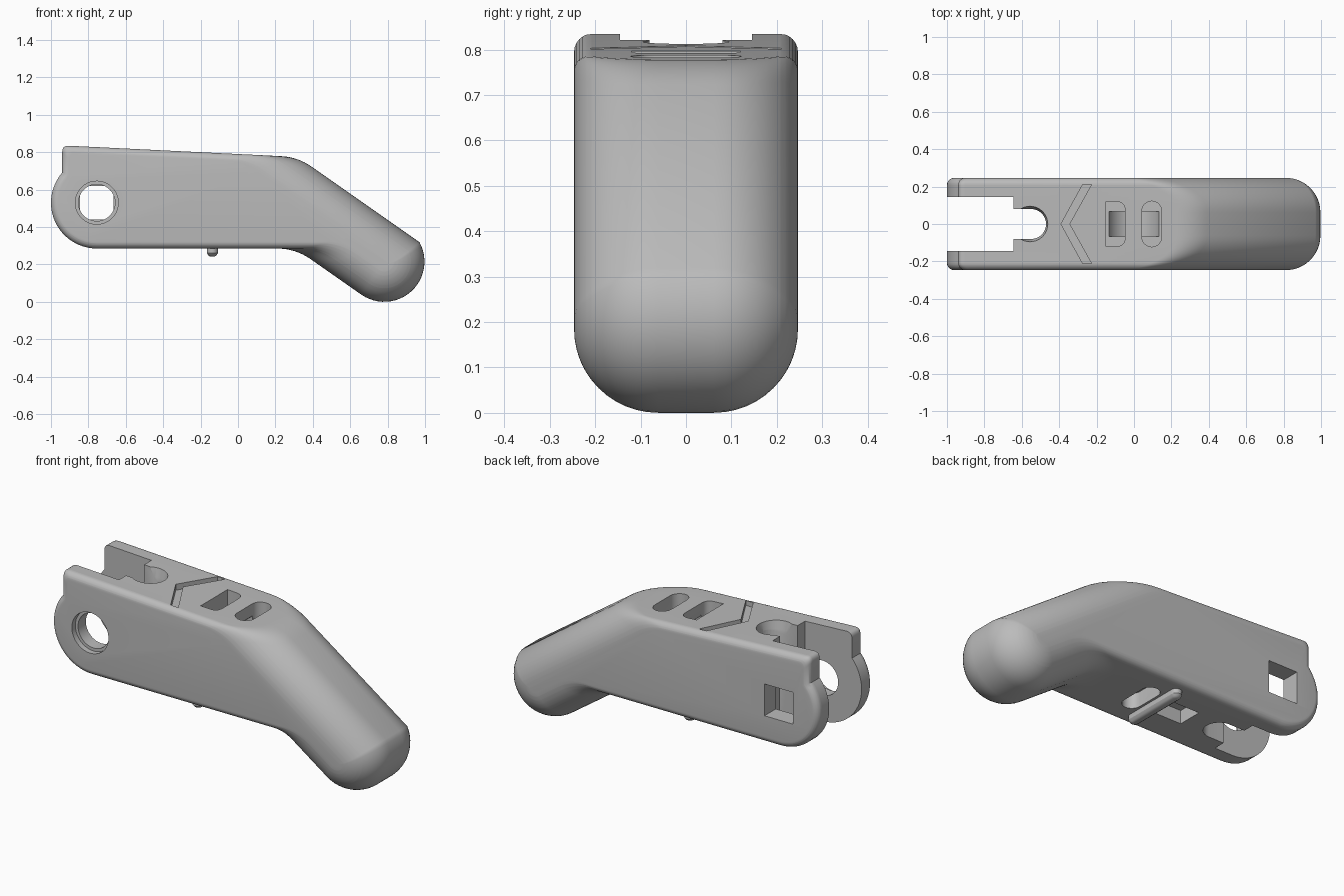
import bpy, bmesh
from math import sin, cos, pi, sqrt, asin, radians
from mathutils import Vector

cube = bpy.data.objects.get("Cube")
if cube:
    bpy.data.objects.remove(cube, do_unlink=True)

grey = bpy.data.materials.new("plain_grey")
grey.use_nodes = True
grey.diffuse_color = (0.5, 0.5, 0.5, 1)
grey.node_tree.nodes["Principled BSDF"].inputs["Base Color"].default_value = (0.5, 0.5, 0.5, 1)


def make_object(name, bm):
    bmesh.ops.recalc_face_normals(bm, faces=bm.faces)
    mesh = bpy.data.meshes.new(name)
    bm.to_mesh(mesh)
    bm.free()
    mesh.materials.append(grey)
    obj = bpy.data.objects.new(name, mesh)
    bpy.context.collection.objects.link(obj)
    return obj


def loft(name, rings):
    """Skin a list of equal-length point rings and cap both ends."""
    bm = bmesh.new()
    rows = [[bm.verts.new(p) for p in ring] for ring in rings]
    n = len(rows[0])
    for a, b in zip(rows, rows[1:]):
        for i in range(n):
            bm.faces.new((a[i], a[(i + 1) % n], b[(i + 1) % n], b[i]))
    bm.faces.new(rows[0])
    bm.faces.new(rows[-1])
    return make_object(name, bm)


def prism(name, pts, lo, hi, axis="z"):
    if axis == "z":
        return loft(name, [[(x, y, h) for x, y in pts] for h in (lo, hi)])
    return loft(name, [[(x, h, z) for x, z in pts] for h in (lo, hi)])


def arc(cx, cz, r, a0, a1, n=16):
    return [(cx + r * cos(a0 + (a1 - a0) * i / n), cz + r * sin(a0 + (a1 - a0) * i / n))
            for i in range(n + 1)]


def rect(x0, x1, y0, y1):
    return [(x0, y0), (x1, y0), (x1, y1), (x0, y1)]


def stadium(cx, half_x, half_y):
    k = half_y - half_x
    return arc(cx, k, half_x, 0, pi) + arc(cx, -k, half_x, pi, 2 * pi)


def fillet(prev, corner, nxt, t, n=8):
    """Rounded corner starting a distance t along each adjoining edge."""
    p, c, q = Vector(prev), Vector(corner), Vector(nxt)
    a, b = c + (p - c).normalized() * t, c + (q - c).normalized() * t
    return [tuple(a * (1 - u) ** 2 + c * 2 * u * (1 - u) + b * u * u)
            for u in (i / n for i in range(n + 1))]


# Handle: side outline, inset across the width by a small body round and a large arm round
W, BODY_R, ARM_R = 0.2465, 0.038, 0.185
NX, NZ = sin(radians(35)), cos(radians(35))
EX, EZ, ER = 0.782, 0.215, 0.215          # rounded arm end
PX, PZ, PR = -0.755, 0.53, 0.245          # pivot lobe
ALONG = EX * NX + EZ * NZ


def inset(y, r):
    u = max(0, abs(y) - (W - r))
    return r - sqrt(max(0, r * r - u * u))


def outline(y):
    d, e = inset(y, BODY_R), inset(y, ARM_R)
    slope, z0 = -0.049, 0.79 - d
    arm_top = ALONG + 0.193 - e
    x = (arm_top - z0 * NZ) / (NX + slope * NZ)
    bend = (x, z0 + slope * x)
    left, floor = -0.94 + d, PZ - PR + d
    shoulder = (left, z0 + slope * left)
    step = (left, PZ + sqrt((PR - d) ** 2 - (left - PX) ** 2))
    r = ER - e
    a = asin((0.193 - e) / r) - radians(35)
    end = arc(EX, EZ, r, a, -radians(125), 24)
    lower = ((ALONG - r - floor * NZ) / NX, floor)
    lobe_start = pi - asin((step[1] - PZ) / (PR - d))
    lobe = arc(PX, PZ, PR - d, lobe_start, 1.5 * pi, 24)
    pts = fillet(step, shoulder, bend, 0.035, 6)
    pts += fillet(shoulder, bend, end[0], 0.09)
    pts += end + fillet(end[-1], lower, lobe[-1], 0.1) + lobe[::-1]
    return [(px, y, pz) for px, pz in pts]


half = {round(W - r + r * sin(pi / 2 * i / n), 5)
        for r, n in ((ARM_R, 12), (BODY_R, 6)) for i in range(n + 1)}
widths = sorted(half | {-y for y in half})
handle = loft("handle", [outline(y) for y in widths])

cutters = []


def cut(name, pts, lo, hi, axis="z"):
    cutters.append(prism(name, pts, lo, hi, axis))


# Fork slot with a narrower round-ended throat and flared mouth
cut("fork_slot", rect(-1.2, -0.645, -0.145, 0.145), -0.1, 1)
cut("throat", [(-0.7, -0.08)] + arc(-0.55, 0, 0.08, -pi / 2, pi / 2) + [(-0.7, 0.08)], -0.1, 1)
cutters.append(loft("throat_flare", [[(x, y, z) for x, y in arc(-0.555, 0, r, 0, 2 * pi, 32)[:-1]]
                                     for z, r in ((0.7, 0.07), (0.77, 0.085), (0.84, 0.1))]))
# Bolt hole and washer seat on the front cheek, square nut hole on the back cheek
cut("washer_seat", arc(PX, PZ, 0.115, 0, 2 * pi, 40)[:-1], -0.3, -0.215, "y")
cut("bolt_hole", arc(PX, PZ, 0.098, 0, 2 * pi, 40)[:-1], -0.3, -0.1, "y")
cut("nut_hole", rect(PX - 0.09, PX + 0.09, PZ - 0.09, PZ + 0.09), 0.1, 0.3, "y")
# Chevron groove on top
cut("chevron", [(-0.39, 0), (-0.275, -0.21), (-0.228, -0.21), (-0.345, 0),
                (-0.228, 0.21), (-0.275, 0.21)], 0.775, 0.9)
# Strap openings joined by a curved tunnel
cut("strap_opening_front", fillet((-0.15, -0.12), (-0.047, -0.12), (-0.047, 0.12), 0.05)
    + fillet((-0.047, -0.12), (-0.047, 0.12), (-0.15, 0.12), 0.05)
    + [(-0.15, 0.12), (-0.15, -0.12)], 0.7, 0.9)
cut("strap_opening_rear", stadium(0.095, 0.053, 0.122), 0.7, 0.9)
cut("strap_tunnel", arc(0, 0.75, 0.144, pi, 2 * pi) + arc(0, 0.75, 0.052, 2 * pi, pi),
    -0.068, 0.068, "y")
# Underside pocket and channel
cut("lower_pocket", stadium(-0.045, 0.05, 0.12), 0.2, 0.37)
cut("lower_channel", rect(-0.36, -0.17, -0.07, 0.07), 0.2, 0.36)

bpy.context.view_layer.objects.active = handle
for c in cutters:
    mod = handle.modifiers.new(c.name, "BOOLEAN")
    mod.operation = "DIFFERENCE"
    mod.solver = "EXACT"
    mod.object = c
    bpy.ops.object.modifier_apply(modifier=mod.name)
    bpy.data.objects.remove(c, do_unlink=True)

# Rounded cross rib below the body
rib = loft("lower_rib", [[(x, y, z) for x, y in stadium(-0.137, w, l)]
                         for z, w, l in ((0.32, 0.029, 0.19), (0.26, 0.029, 0.19),
                                         (0.248, 0.022, 0.18), (0.242, 0.012, 0.165))])

for obj in (handle, rib):
    bpy.ops.object.select_all(action="DESELECT")
    obj.select_set(True)
    bpy.context.view_layer.objects.active = obj
    bpy.ops.object.shade_smooth_by_angle(angle=radians(30))
